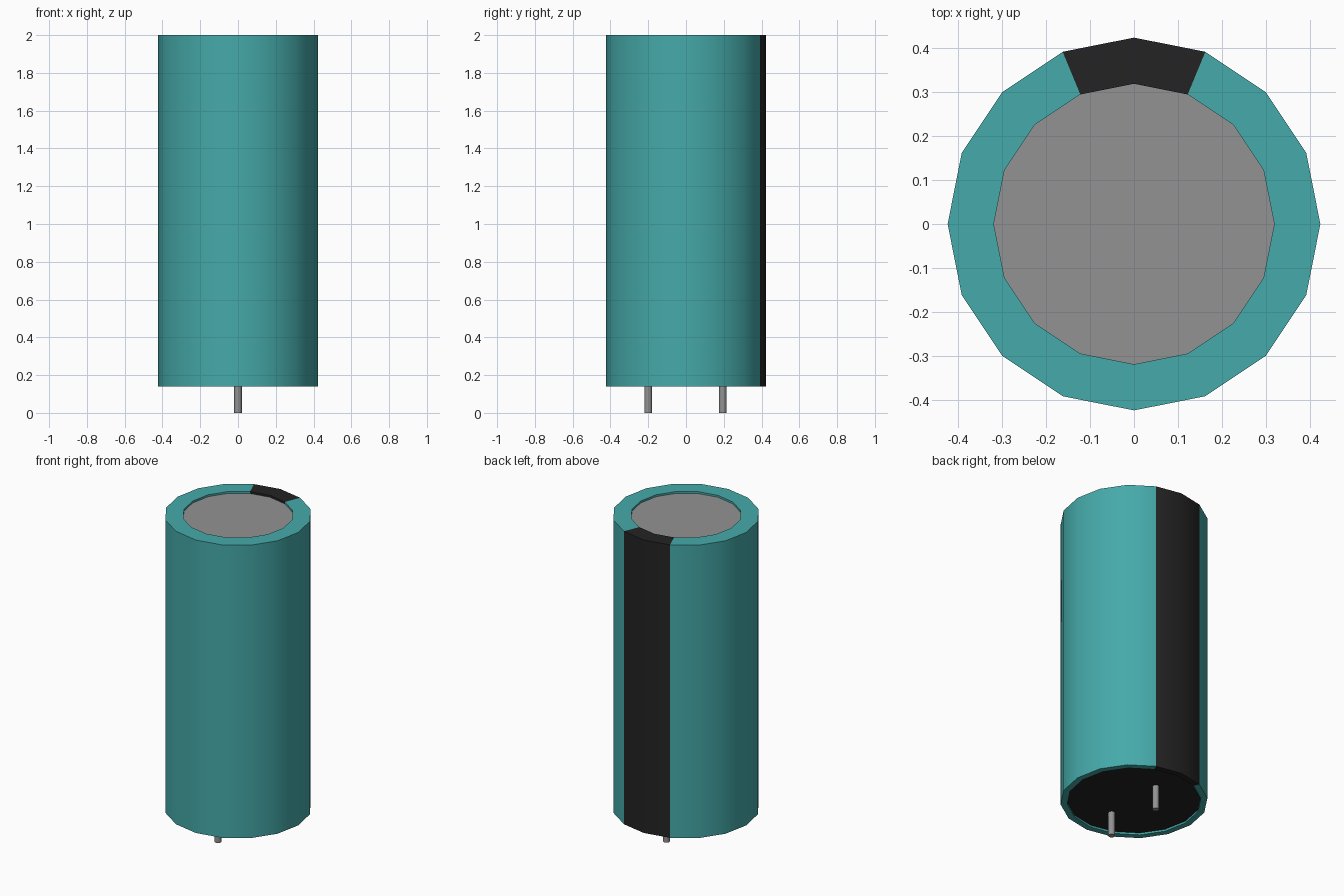
import bpy, bmesh, math

if "Cube" in bpy.data.objects:
    bpy.data.objects.remove(bpy.data.objects["Cube"])

SIDES = 16
OUTER, TOP_R, BASE_R = 0.424, 0.319, 0.386
BOTTOM, TOP, RECESS = 0.14, 2.0, 0.012


def material(name, rgb):
    mat = bpy.data.materials.new(name)
    mat.use_nodes = True
    mat.diffuse_color = (*rgb, 1)
    mat.node_tree.nodes["Principled BSDF"].inputs["Base Color"].default_value = (*rgb, 1)
    return mat


teal = material("teal sleeve", (0.061, 0.40, 0.40))
black = material("black", (0.017, 0.017, 0.017))
grey = material("grey metal", (0.29, 0.29, 0.29))


def add_object(name, bm, mats, smooth=True):
    mesh = bpy.data.meshes.new(name)
    bm.to_mesh(mesh)
    bm.free()
    for mat in mats:
        mesh.materials.append(mat)
    obj = bpy.data.objects.new(name, mesh)
    bpy.context.collection.objects.link(obj)
    if smooth:
        bpy.ops.object.select_all(action="DESELECT")
        obj.select_set(True)
        bpy.context.view_layer.objects.active = obj
        bpy.ops.object.shade_smooth_by_angle(angle=math.radians(30))
    return obj


def ring(bm, radius, z):
    step = math.tau / SIDES
    return [bm.verts.new((radius * math.cos(i * step), radius * math.sin(i * step), z))
            for i in range(SIDES)]


# Sleeve wrapped over both ends, with the polarity stripe down the back
profile = [(TOP_R, TOP - RECESS), (TOP_R, TOP), (OUTER, TOP),
           (OUTER, BOTTOM), (BASE_R, BOTTOM), (BASE_R, BOTTOM + RECESS)]
bm = bmesh.new()
rings = [ring(bm, r, z) for r, z in profile]
for a, b in zip(rings, rings[1:]):
    for i in range(SIDES):
        j = (i + 1) % SIDES
        face = bm.faces.new((a[i], b[i], b[j], a[j]))
        mid = face.calc_center_median()
        face.material_index = int(mid.y > 2 * abs(mid.x))
add_object("sleeve", bm, [teal, black])

# Metal top and rubber base, sunk slightly inside the sleeve
for name, radius, z, mat in (("top_plate", TOP_R, TOP - RECESS, grey),
                             ("base_plug", BASE_R, BOTTOM + RECESS, black)):
    bm = bmesh.new()
    verts = ring(bm, radius, z)
    bm.faces.new(verts if name == "top_plate" else verts[::-1])
    add_object(name, bm, [mat], smooth=False)

# Two wire leads
for name, y in (("front_lead", -0.2), ("back_lead", 0.195)):
    bm = bmesh.new()
    height = BOTTOM + RECESS
    bmesh.ops.create_cone(bm, cap_ends=True, segments=SIDES, radius1=0.02,
                          radius2=0.02, depth=height)
    bmesh.ops.translate(bm, verts=bm.verts, vec=(0, y, height / 2))
    add_object(name, bm, [grey])
